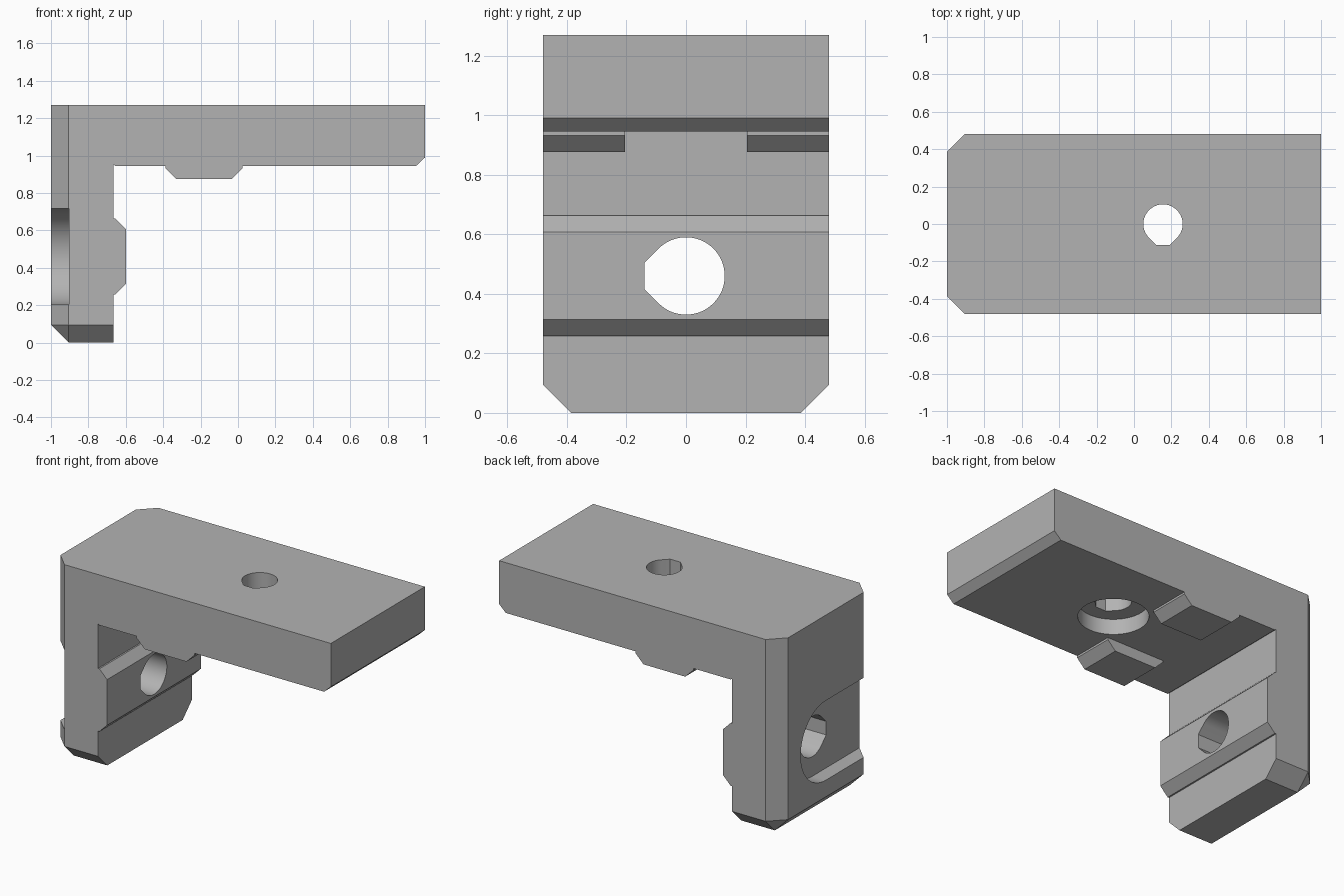
import bpy, bmesh, math

if "Cube" in bpy.data.objects:
    bpy.data.objects.remove(bpy.data.objects["Cube"])

HALF = 0.48        # half width of the bracket
CHAMFER = 0.095    # outer corner chamfer
BORE_Z = 0.46      # height of the leg bore
BORE_X = 0.155     # position of the arm bore

grey = bpy.data.materials.new("plain_grey")
grey.use_nodes = True
grey.diffuse_color = (0.45, 0.45, 0.45, 1)
grey.node_tree.nodes["Principled BSDF"].inputs["Base Color"].default_value = grey.diffuse_color

PLACE = {
    "x": lambda a, b, t: (t, a, b),
    "y": lambda a, b, t: (a, t, b),
    "z": lambda a, b, t: (a, b, t),
}


def prism(name, outline, axis, low, high, bevel_rule=None):
    """Extrude a flat outline along an axis, chamfering edges chosen by a rule."""
    bm = bmesh.new()
    place = PLACE[axis]
    ends = [[bm.verts.new(place(a, b, t)) for a, b in outline] for t in (low, high)]
    for end in ends:
        bm.faces.new(end)
    n = len(outline)
    for i in range(n):
        j = (i + 1) % n
        bm.faces.new((ends[0][i], ends[0][j], ends[1][j], ends[1][i]))
    bmesh.ops.recalc_face_normals(bm, faces=bm.faces)
    if bevel_rule:
        edges = [e for e in bm.edges if bevel_rule(*(v.co for v in e.verts))]
        bmesh.ops.bevel(bm, geom=edges, offset=CHAMFER, segments=1,
                        affect="EDGES", profile=0.5)
        bmesh.ops.recalc_face_normals(bm, faces=bm.faces)
    mesh = bpy.data.meshes.new(name)
    bm.to_mesh(mesh)
    bm.free()
    mesh.materials.append(grey)
    obj = bpy.data.objects.new(name, mesh)
    bpy.context.collection.objects.link(obj)
    return obj


def arc(radius, start, stop, steps):
    angles = [math.radians(start + (stop - start) * i / steps) for i in range(steps + 1)]
    return [(radius * math.cos(a), radius * math.sin(a)) for a in angles]


def teardrop(radius, flat):
    """Round bore with a cut-off point on its negative side."""
    half = radius * math.sqrt(2) - flat
    return arc(radius, -135, 135, 48) + [(-flat, half), (-flat, -half)]


def cut(target, cutter):
    cutter.hide_render = True
    mod = target.modifiers.new("cut", "BOOLEAN")
    mod.operation = "DIFFERENCE"
    mod.solver = "EXACT"
    mod.object = cutter
    bpy.context.view_layer.objects.active = target
    bpy.ops.object.modifier_apply(modifier=mod.name)
    bpy.data.objects.remove(cutter)


# L-shaped body with a rib on the leg's inner face
body_profile = [
    (-1, 0), (-0.665, 0), (-0.665, 0.258), (-0.655, 0.258), (-0.6, 0.313),
    (-0.6, 0.608), (-0.655, 0.663), (-0.665, 0.663), (-0.665, 0.952),
    (-0.655, 0.945), (0.952, 0.945), (1, 0.99), (1, 1.27), (-1, 1.27),
]


def outer_corner(p, q):
    at_foot = abs(p.z) < 1e-4 and abs(q.z) < 1e-4
    at_back = p.x < -0.999 and q.x < -0.999
    on_side = abs(p.y - q.y) < 1e-4
    return (at_foot and at_back) or (on_side and at_foot) or (on_side and at_back)


body = prism("bracket_body", body_profile, "y", -HALF, HALF, outer_corner)

# Leg: open-ended slot on the outer face and a bore through it
slot = [(-0.7, -0.257)] + arc(0.257, -90, 90, 48) + [(-0.7, 0.257)]
cut(body, prism("slot_cutter", [(a, b + BORE_Z) for a, b in slot], "x", -1.2, -0.904))
bore = [(a, b + BORE_Z) for a, b in teardrop(0.13, 0.14)]
cut(body, prism("leg_bore_cutter", bore, "x", -1.2, -0.4))

# Arm: bore from above and a round recess underneath
bore = [(b + BORE_X, a) for a, b in teardrop(0.105, 0.112)]
cut(body, prism("arm_bore_cutter", bore, "z", 0.7, 1.5))
recess = [(a + BORE_X, b) for a, b in arc(0.205, 0, 360, 64)[:-1]]
cut(body, prism("recess_cutter", recess, "z", 0.7, 1.045))

# Pair of ribs under the arm
rib_profile = [
    (-0.388, 0.95), (-0.388, 0.932), (-0.33, 0.876),
    (-0.032, 0.876), (0.024, 0.932), (0.024, 0.95),
]
ribs = [
    prism("front_arm_rib", rib_profile, "y", -HALF, -0.205),
    prism("back_arm_rib", rib_profile, "y", 0.205, HALF),
]

# Smooth bores, crisp edges
bpy.ops.object.select_all(action="DESELECT")
for obj in [body] + ribs:
    obj.select_set(True)
bpy.context.view_layer.objects.active = body
bpy.ops.object.shade_smooth_by_angle(angle=math.radians(25))
